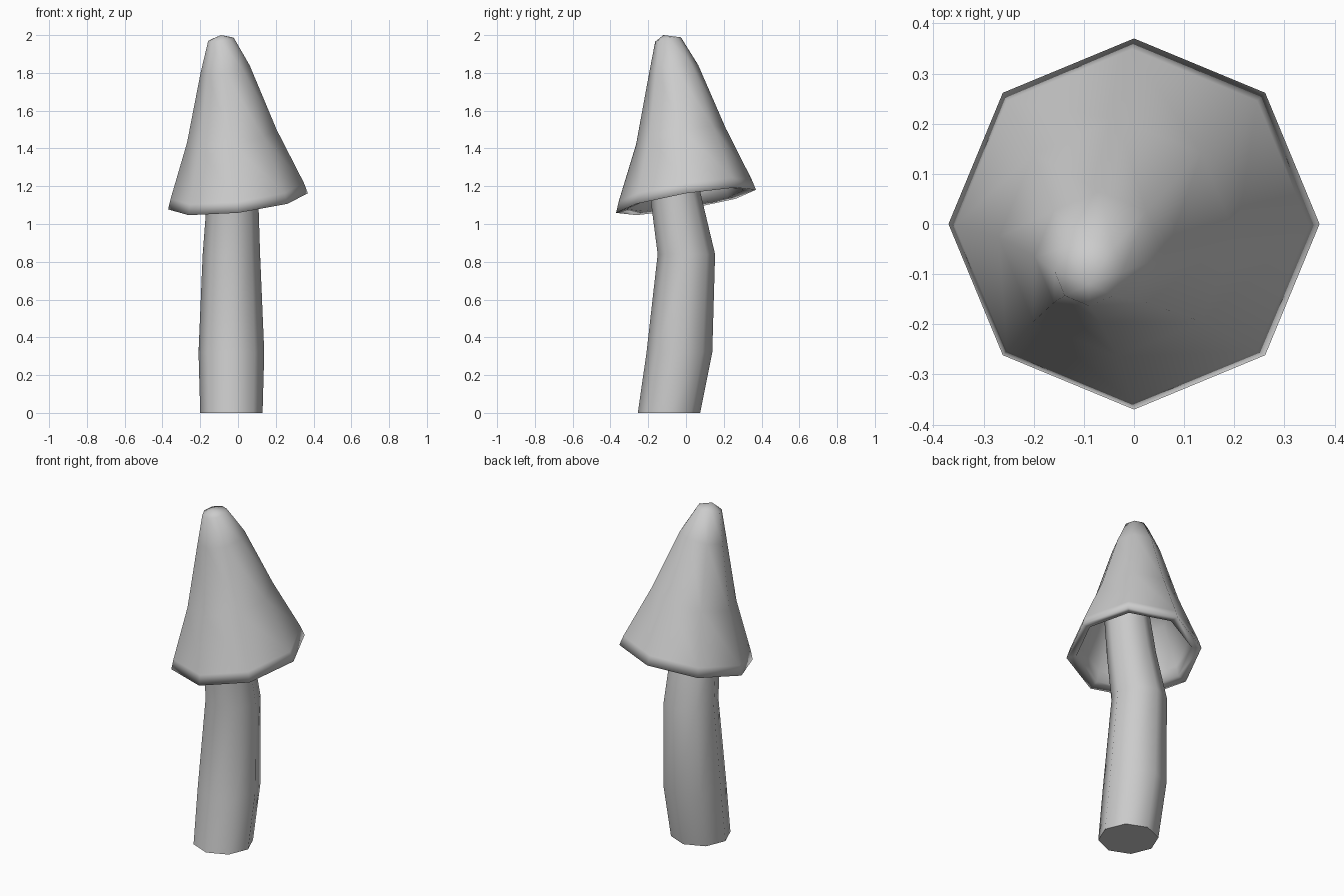
import bpy, bmesh
from math import cos, sin, pi, radians

if "Cube" in bpy.data.objects:
    bpy.data.objects.remove(bpy.data.objects["Cube"])

SIDES = 8


def loft(name, rings, apex_start=None, apex_end=None):
    """Skin octagonal rings given as (cx, cy, cz, radius, slope_x, slope_y)."""
    bm = bmesh.new()
    loops = []
    for cx, cy, cz, r, sx, sy in rings:
        loop = []
        for i in range(SIDES):
            dx, dy = r * cos(2 * pi * i / SIDES), r * sin(2 * pi * i / SIDES)
            loop.append(bm.verts.new((cx + dx, cy + dy, cz + sx * dx + sy * dy)))
        loops.append(loop)
    for a, b in zip(loops, loops[1:]):
        for i in range(SIDES):
            j = (i + 1) % SIDES
            bm.faces.new((a[i], a[j], b[j], b[i]))
    for loop, apex in ((loops[0], apex_start), (loops[-1], apex_end)):
        if apex is None:
            bm.faces.new(loop)
        else:
            tip = bm.verts.new(apex)
            for i in range(SIDES):
                bm.faces.new((loop[i], loop[(i + 1) % SIDES], tip))
    bmesh.ops.recalc_face_normals(bm, faces=bm.faces)
    mesh = bpy.data.meshes.new(name)
    bm.to_mesh(mesh)
    bm.free()
    obj = bpy.data.objects.new(name, mesh)
    bpy.context.collection.objects.link(obj)
    bpy.ops.object.select_all(action='DESELECT')
    obj.select_set(True)
    bpy.context.view_layer.objects.active = obj
    return obj


# Bent stem, running up inside the cap
loft("stem", [
    (-0.035, -0.09, 0.0, 0.165, 0, 0),
    (-0.035, -0.035, 0.32, 0.174, 0, 0),
    (-0.035, 0.002, 0.84, 0.152, 0, 0),
    (-0.028, -0.055, 1.15, 0.135, 0, 0),
    (-0.03, -0.095, 1.40, 0.125, 0, 0),
])
bpy.ops.object.shade_smooth_by_angle(angle=radians(65))

# Leaning hollow cap: outer skin from the tip, around the lip, up the inside
loft("cap", [
    (-0.09, -0.095, 1.977, 0.068, 0.12, 0.17),
    (-0.068, -0.065, 1.82, 0.13, 0.15, 0.16),
    (-0.033, -0.027, 1.465, 0.237, 0.15, 0.18),
    (-0.004, -0.004, 1.175, 0.353, 0.12, 0.165),
    (0.0, 0.0, 1.12, 0.37, 0.115, 0.165),
    (0.0, 0.0, 1.13, 0.315, 0.115, 0.165),
    (-0.006, -0.005, 1.19, 0.30, 0.12, 0.165),
    (-0.03, -0.025, 1.42, 0.205, 0.15, 0.17),
], apex_start=(-0.09, -0.12, 2.0), apex_end=(-0.035, -0.03, 1.5))
bpy.ops.object.shade_smooth()
